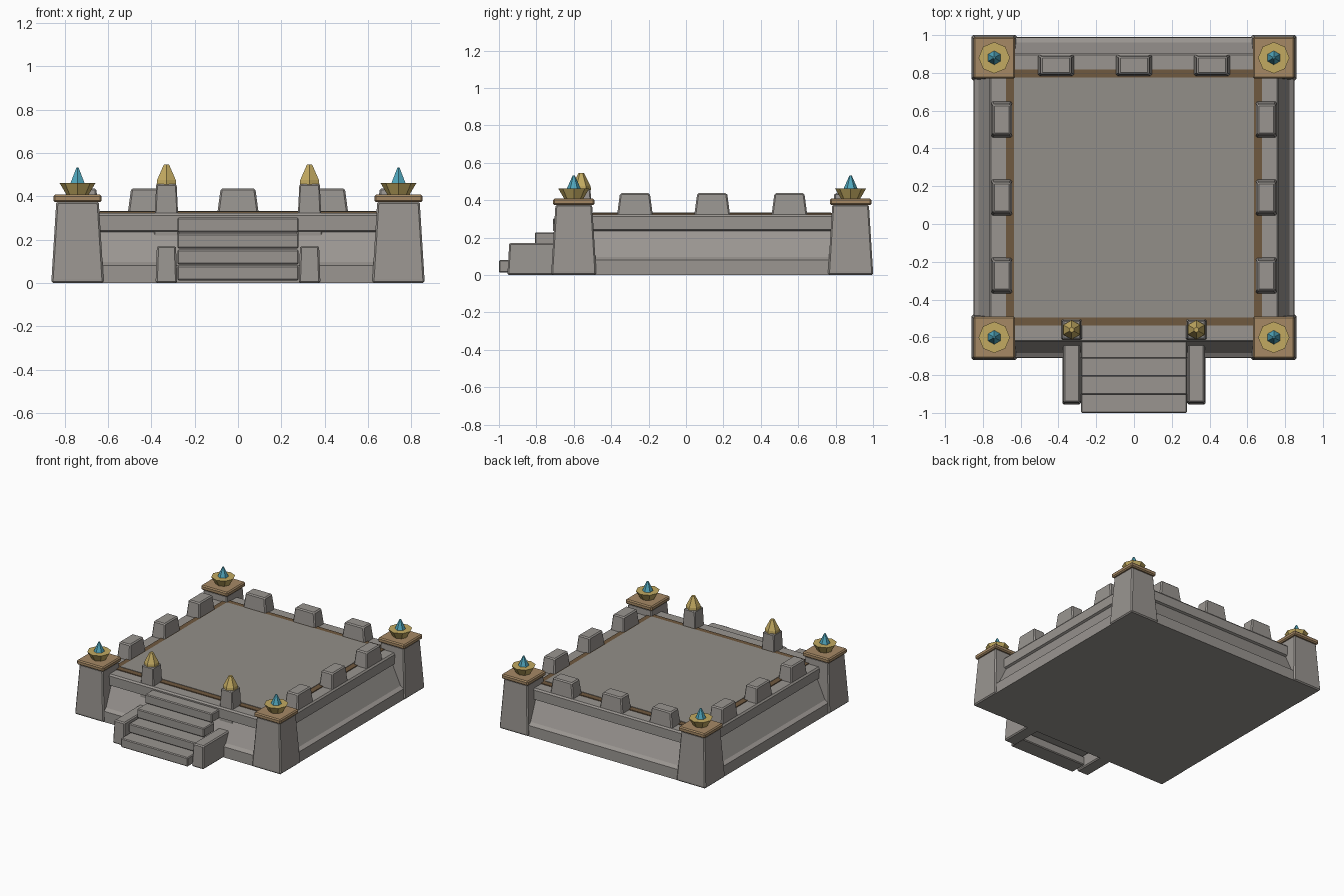
import bpy
import math

cube = bpy.data.objects.get("Cube")
if cube:
    bpy.data.objects.remove(cube, do_unlink=True)


def material(name, rgb):
    m = bpy.data.materials.new(name)
    m.use_nodes = True
    m.diffuse_color = (*rgb, 1)
    m.node_tree.nodes["Principled BSDF"].inputs["Base Color"].default_value = (*rgb, 1)
    return m


STONE = material("grey_stone", (0.32, 0.30, 0.28))
FLOOR = material("floor_stone", (0.29, 0.275, 0.25))
TAN = material("tan_cap", (0.38, 0.25, 0.13))
BROWN = material("brown_trim", (0.16, 0.10, 0.05))
GOLD = material("gold", (0.54, 0.40, 0.12))
BLUE = material("blue_flame", (0.08, 0.38, 0.50))

CY = 0.14       # centre of the square platform in y
TOWER = 0.74    # tower offset from the platform centre
WALK = 0.70     # centre line of the parapet


def add_mesh(name, verts, faces, mat, loc, bevel=0):
    me = bpy.data.meshes.new(name)
    me.from_pydata(verts, [], faces)
    me.materials.append(mat)
    ob = bpy.data.objects.new(name, me)
    ob.location = loc
    bpy.context.collection.objects.link(ob)
    if bevel:
        mod = ob.modifiers.new("worn_edges", 'BEVEL')
        mod.width = bevel
        mod.segments = 1
        mod.limit_method = 'ANGLE'
    return ob


def loft(name, rings, mat, loc, bevel=0):
    """Stack equal-length rings of points and close both ends."""
    n = len(rings[0])
    verts = [p for r in rings for p in r]
    faces = [tuple(reversed(range(n))),
             tuple(range(len(verts) - n, len(verts)))]
    for k in range(len(rings) - 1):
        for i in range(n):
            j = (i + 1) % n
            faces.append((k * n + i, k * n + j, (k + 1) * n + j, (k + 1) * n + i))
    return add_mesh(name, verts, faces, mat, loc, bevel)


def block(name, levels, mat, loc, bevel=0):
    """Tapered block from (half_x, half_y, z) levels."""
    rings = [[(-a, -b, z), (a, -b, z), (a, b, z), (-a, b, z)] for a, b, z in levels]
    return loft(name, rings, mat, loc, bevel)


def spike(name, sides, levels, mat, loc):
    """Faceted round part from (radius, z) levels."""
    angles = [math.pi / 2 + math.tau * i / sides for i in range(sides)]
    rings = [[(r * math.cos(a), r * math.sin(a), z) for a in angles] for r, z in levels]
    return loft(name, rings, mat, loc)


# Platform: plinth, sloping wall and overhanging cornice
profile = [(0.85, 0), (0.848, 0.08), (0.822, 0.097), (0.75, 0.235),
           (0.766, 0.242), (0.766, 0.312), (0.756, 0.324)]
block("platform_wall", [(h, h, z) for h, z in profile], STONE, (0, CY, 0))
block("floor_trim", [(0.677, 0.677, 0.31), (0.677, 0.677, 0.33)], BROWN, (0, CY, 0))
block("plaza_floor", [(0.636, 0.636, 0.315), (0.636, 0.636, 0.333)], FLOOR, (0, CY, 0))

# Corner towers with cap, bowl and flame
for sx in (-1, 1):
    for sy in (-1, 1):
        at = (sx * TOWER, CY + sy * TOWER, 0)
        block("corner_tower", [(0.12, 0.12, 0), (0.12, 0.12, 0.02), (0.098, 0.098, 0.376)],
              STONE, at, 0.008)
        block("tower_cap", [(0.111, 0.111, 0.373), (0.111, 0.111, 0.408)], TAN, at, 0.008)
        spike("fire_bowl", 8, [(0.05, 0.406), (0.083, 0.462)], GOLD, at)
        spike("flame", 6, [(0.038, 0.46), (0.006, 0.532)], BLUE, at)

# Battlements on the back and both sides
along, across = (0.097, 0.08), (0.057, 0.047)


def battlement(x, y, turned):
    a, b = (across, along) if turned else (along, across)
    block("battlement", [(a[0], b[0], 0.31), (a[1], b[1], 0.437)], STONE, (x, y, 0), 0.008)


for k in (-1, 0, 1):
    battlement(k * 0.413, CY + WALK, False)
    for sx in (-1, 1):
        battlement(sx * WALK, CY + k * 0.413, True)

# Gate posts with gold finials, and stair rails
for sx in (-1, 1):
    x = sx * 0.33
    block("gate_post", [(0.058, 0.058, 0), (0.058, 0.058, 0.23), (0.047, 0.05, 0.457)],
          STONE, (x, CY - WALK, 0), 0.006)
    spike("post_finial", 6, [(0.052, 0.455), (0.05, 0.475), (0.014, 0.546)],
          GOLD, (x, CY - WALK, 0))
    block("stair_rail", [(0.05, 0.175, 0), (0.044, 0.165, 0.172)],
          STONE, (x, -0.78, 0), 0.008)

# Stair treads
for i in range(4):
    front, top = -1 + 0.096 * i, 0.08 + 0.074 * i
    back = min(front + 0.13, -0.6)
    half = (back - front) / 2
    block("stair_tread", [(0.28, half, top - 0.068), (0.28, half, top)],
          STONE, (0, front + half, 0), 0.006)
